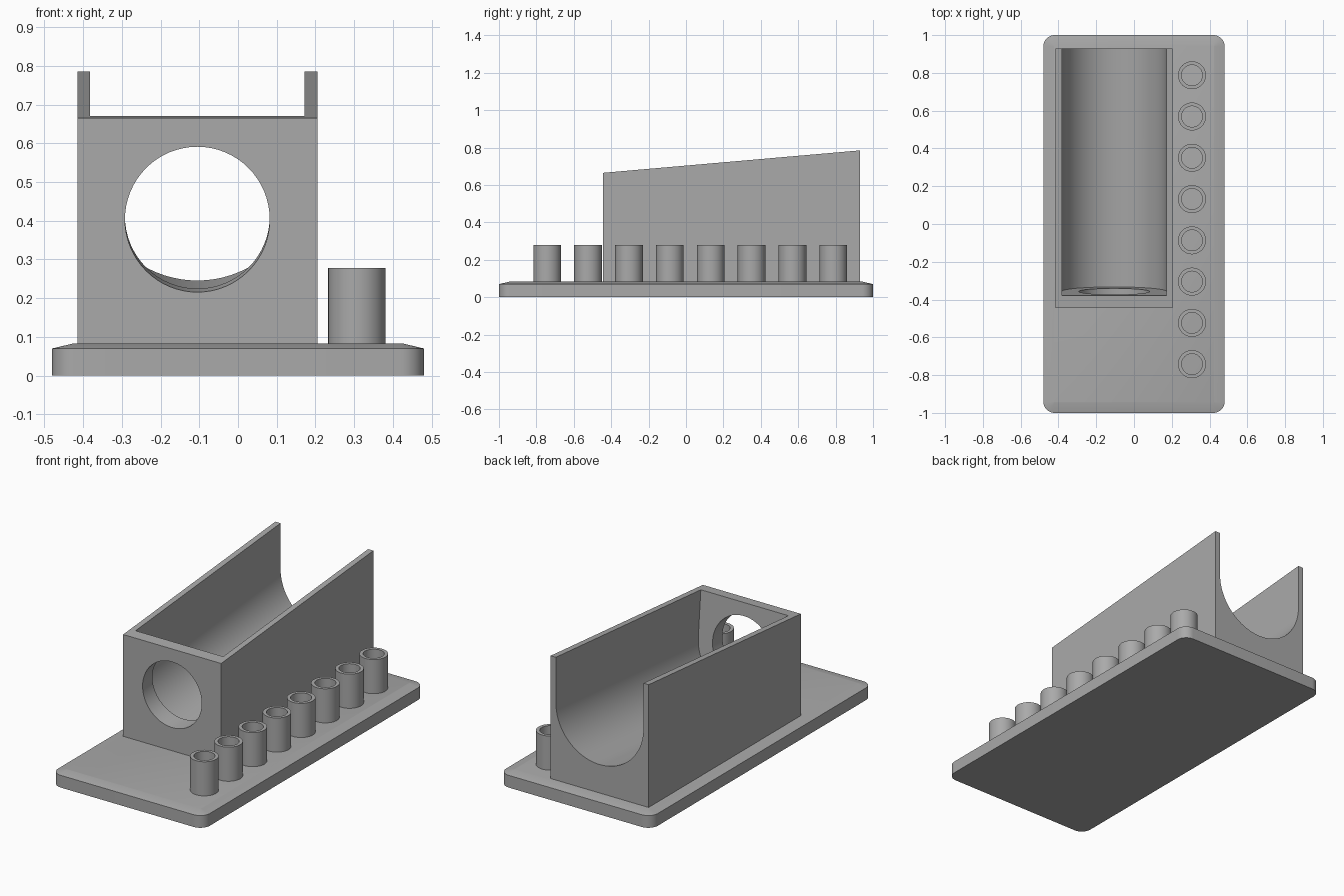
import bpy, bmesh
from math import sin, cos, pi, radians, tan
from mathutils import Vector

cube = bpy.data.objects.get("Cube")
if cube:
    bpy.data.objects.remove(cube, do_unlink=True)

grey = bpy.data.materials.new("plain grey")
grey.use_nodes = True
colour = (0.4, 0.4, 0.4, 1)
grey.diffuse_color = colour
grey.node_tree.nodes["Principled BSDF"].inputs["Base Color"].default_value = colour


def loft(name, rings):
    """Skin matching closed rings and cap both ends."""
    bm = bmesh.new()
    loops = [[bm.verts.new(p) for p in ring] for ring in rings]
    n = len(loops[0])
    for a, b in zip(loops, loops[1:]):
        for i in range(n):
            j = (i + 1) % n
            bm.faces.new((a[i], a[j], b[j], b[i]))
    bm.faces.new(loops[0])
    bm.faces.new(loops[-1])
    bmesh.ops.recalc_face_normals(bm, faces=bm.faces)
    mesh = bpy.data.meshes.new(name)
    bm.to_mesh(mesh)
    bm.free()
    mesh.materials.append(grey)
    obj = bpy.data.objects.new(name, mesh)
    bpy.context.collection.objects.link(obj)
    return obj


def activate(obj):
    bpy.ops.object.select_all(action='DESELECT')
    obj.select_set(True)
    bpy.context.view_layer.objects.active = obj


def smooth(obj):
    activate(obj)
    bpy.ops.object.shade_smooth_by_angle(angle=radians(25))


def arc(radius, start, end, steps):
    return [(radius * cos(start + (end - start) * i / steps),
             radius * sin(start + (end - start) * i / steps)) for i in range(steps + 1)]


def circle(radius, steps):
    return arc(radius, 0, 2 * pi, steps)[:-1]


def rounded_rect(hx, hy, r, z):
    corners = [(1, 1), (-1, 1), (-1, -1), (1, -1)]
    return [(sx * (hx - r) + x, sy * (hy - r) + y, z)
            for k, (sx, sy) in enumerate(corners)
            for x, y in arc(r, k * pi / 2, (k + 1) * pi / 2, 10)]


# Base plate with rounded corners and a shallow sloped rim
base_top = 0.083
base = loft("base_plate", [rounded_rect(0.48, 1, 0.06, 0),
                           rounded_rect(0.48, 1, 0.06, 0.07),
                           rounded_rect(0.425, 0.945, 0.005, base_top)])
smooth(base)

# Housing block with a sloping top
front, back, low = -0.445, 0.93, 0.05
side = [(front, low), (back, low), (back, 0.785), (front, 0.665)]
housing = loft("trough_housing", [[(x, y, z) for y, z in side] for x in (-0.415, 0.205)])

# Tilted trough and coaxial front bore
tilt = radians(5)
origin = Vector((-0.105, -0.357, 0.411))
axis = Vector((0, cos(tilt), sin(tilt)))
up = Vector((0, -sin(tilt), cos(tilt)))


def along_axis(profile, t):
    return [origin + axis * t + Vector((u, 0, 0)) + up * v for u, v in profile]


trough_r = 0.277
trough_profile = arc(trough_r, pi, 2 * pi, 40) + [(trough_r, 0.7), (-trough_r, 0.7)]
bore_profile = circle(0.187, 64)
cutters = [loft("trough_cutter", [along_axis(trough_profile, t) for t in (0, 1.6)]),
           loft("bore_cutter", [along_axis(bore_profile, t) for t in (-0.3, 0.1)])]
for cutter in cutters:
    cutter.hide_render = True
    activate(housing)
    mod = housing.modifiers.new("cut", 'BOOLEAN')
    mod.operation = 'DIFFERENCE'
    mod.solver = 'EXACT'
    mod.object = cutter
    bpy.ops.object.modifier_apply(modifier=mod.name)
    bpy.data.objects.remove(cutter, do_unlink=True)
smooth(housing)

# Row of open tubes along the left edge
for i in range(8):
    y = -0.742 + 0.2185 * i
    sections = [(0.074, 0.05), (0.074, 0.278), (0.055, 0.278), (0.055, base_top)]
    tube = loft("tube_%d" % (i + 1),
                [[(0.307 + u, y + v, z) for u, v in circle(r, 40)] for r, z in sections])
    smooth(tube)
